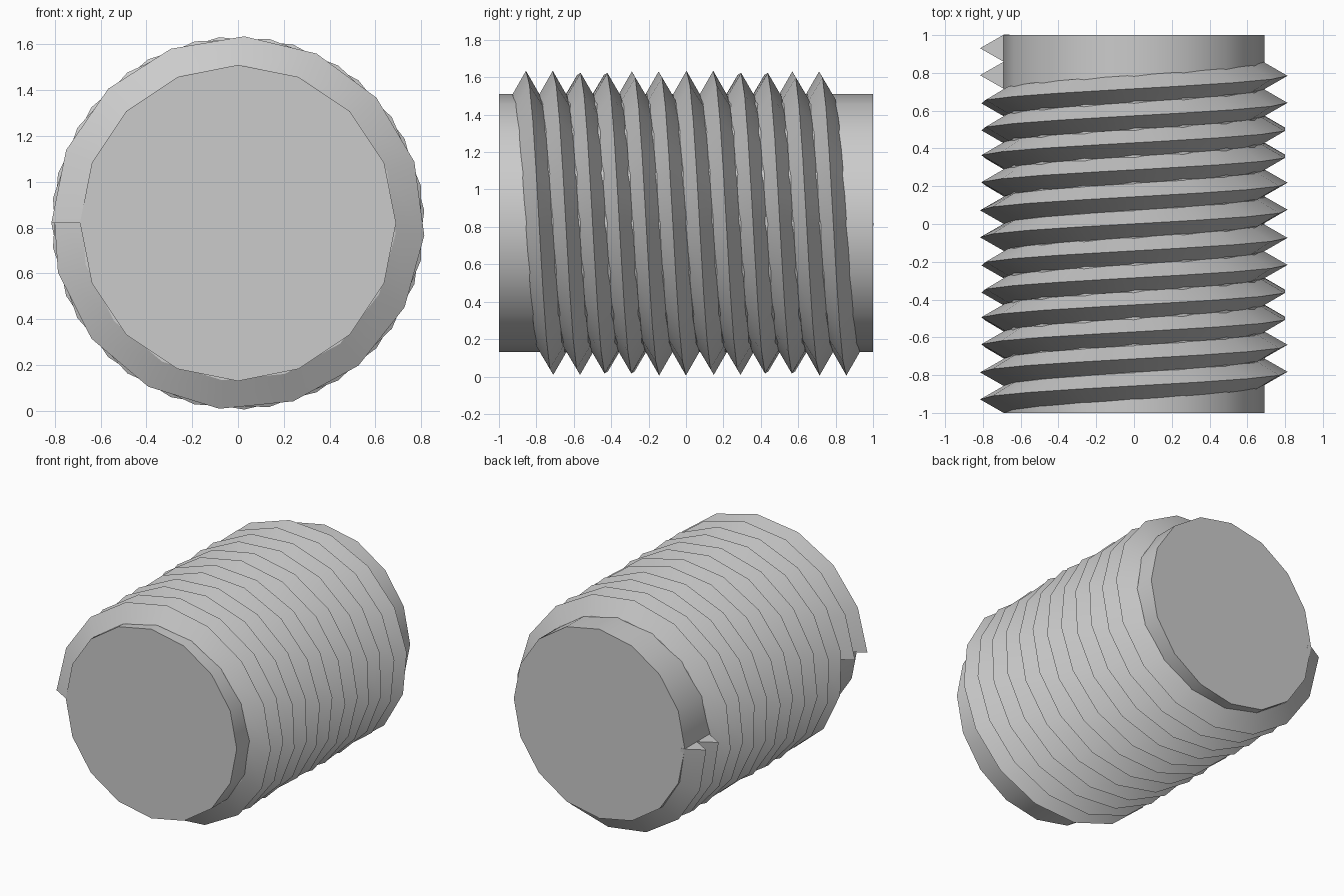
import bpy, bmesh, math
from mathutils import Matrix

cube = bpy.data.objects.get("Cube")
if cube:
    bpy.data.objects.remove(cube, do_unlink=True)

CENTRE_Z = 0.82
CORE_R, CREST_R = 0.69, 0.815
LEAD, TURNS, STEPS = 0.286, 6, 94
HALF = LEAD / 4            # half the width of one ridge

steel = bpy.data.materials.new("plain grey")
steel.use_nodes = True
grey = (0.6, 0.6, 0.6, 1)
steel.diffuse_color = grey
steel.node_tree.nodes["Principled BSDF"].inputs["Base Color"].default_value = grey


def finish(name, bm):
    bmesh.ops.recalc_face_normals(bm, faces=bm.faces[:])
    mesh = bpy.data.meshes.new(name)
    bm.to_mesh(mesh)
    bm.free()
    mesh.materials.append(steel)
    obj = bpy.data.objects.new(name, mesh)
    bpy.context.collection.objects.link(obj)
    bpy.ops.object.select_all(action='DESELECT')
    obj.select_set(True)
    bpy.context.view_layer.objects.active = obj
    bpy.ops.object.shade_smooth_by_angle(angle=math.radians(30))
    return obj


# Sixteen-sided core lying along y
bm = bmesh.new()
place = Matrix.Translation((0, 0, CENTRE_Z)) @ Matrix.Rotation(math.pi / 2, 4, 'X')
bmesh.ops.create_cone(bm, cap_ends=True, segments=16, radius1=CORE_R,
                      radius2=CORE_R, depth=2, matrix=place)
finish("core", bm)

# V-shaped ridge section as (radius, offset along y), with a buried foot
section = [(CREST_R, 0), (CORE_R, HALF), (CORE_R - 0.03, HALF),
           (CORE_R - 0.03, -HALF), (CORE_R, -HALF)]


def thread(name, start_y):
    bm = bmesh.new()
    rings = []
    for i in range(STEPS + 1):
        turn = TURNS * i / STEPS
        a = 2 * math.pi * turn
        rings.append([bm.verts.new((-r * math.cos(a), start_y + LEAD * turn + dy,
                                    CENTRE_Z + r * math.sin(a)))
                      for r, dy in section])
    n = len(section)
    for lower, upper in zip(rings, rings[1:]):
        for k in range(n):
            m = (k + 1) % n
            bm.faces.new((lower[k], lower[m], upper[m], upper[k]))
    bm.faces.new(rings[0])
    bm.faces.new(rings[-1])
    finish(name, bm)


# Two interleaved helical threads
first = -1 + HALF
thread("first_thread", first)
thread("second_thread", first + LEAD / 2)
